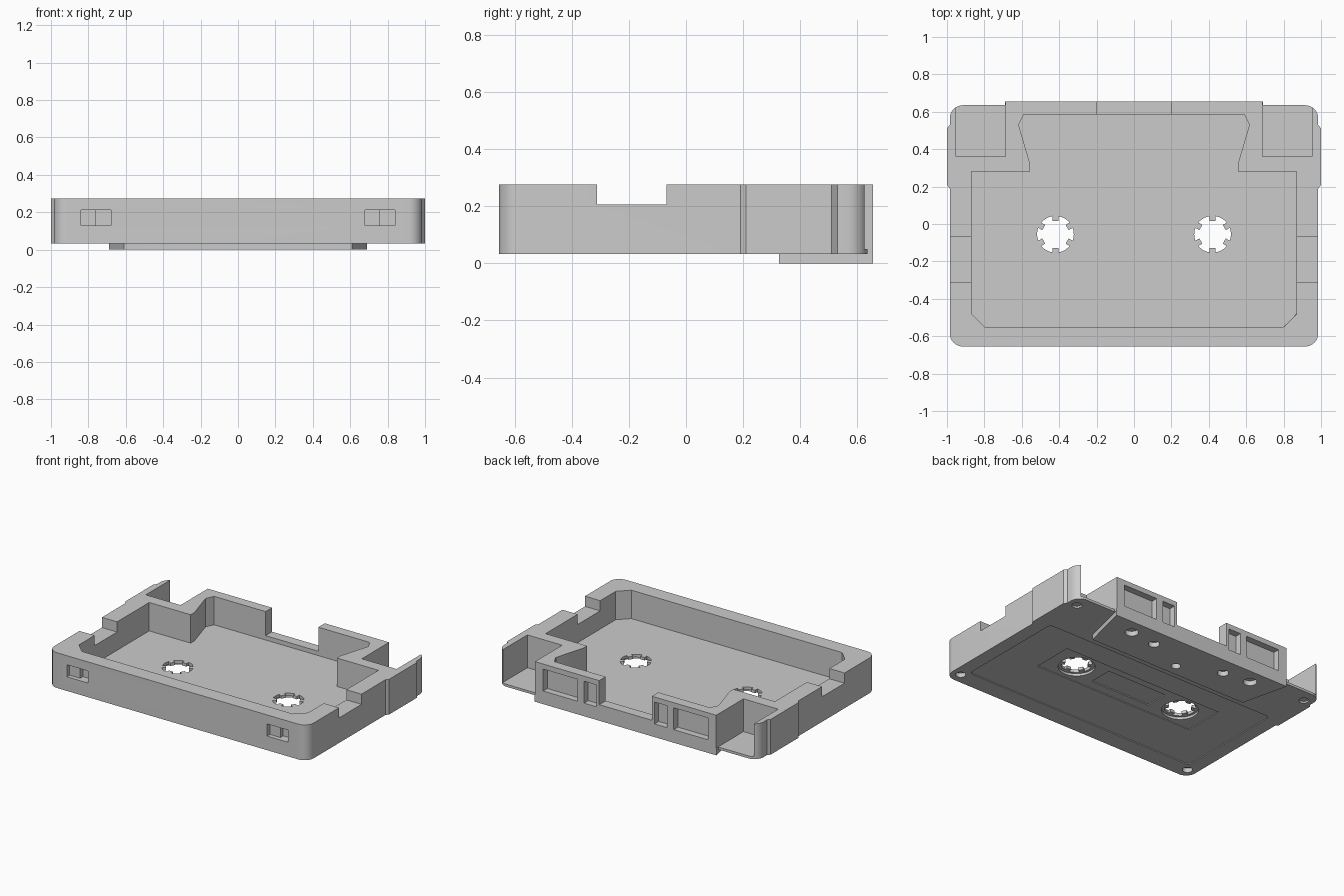
import bpy, bmesh, math
from math import cos, sin, pi

old = bpy.data.objects.get("Cube")
if old:
    bpy.data.objects.remove(old, do_unlink=True)

grey = bpy.data.materials.new("shell_grey")
grey.use_nodes = True
grey.diffuse_color = (0.6, 0.6, 0.6, 1)
grey.node_tree.nodes["Principled BSDF"].inputs["Base Color"].default_value = (0.6, 0.6, 0.6, 1)

BOTTOM, TOP, FLOOR, BACK = 0.033, 0.275, 0.08, 0.655


def prism(name, pts, z0, z1):
    """Extrude a flat outline from z0 to z1."""
    bm = bmesh.new()
    face = bm.faces.new([bm.verts.new((x, y, z0)) for x, y in pts])
    ext = bmesh.ops.extrude_face_region(bm, geom=[face])
    verts = [v for v in ext["geom"] if isinstance(v, bmesh.types.BMVert)]
    bmesh.ops.translate(bm, verts=verts, vec=(0, 0, z1 - z0))
    bmesh.ops.recalc_face_normals(bm, faces=bm.faces)
    mesh = bpy.data.meshes.new(name)
    bm.to_mesh(mesh)
    bm.free()
    mesh.materials.append(grey)
    ob = bpy.data.objects.new(name, mesh)
    bpy.context.collection.objects.link(ob)
    return ob


def cut(target, pts, z0, z1):
    """Subtract an extruded outline and throw the cutter away."""
    cutter = prism("cutter", pts, z0, z1)
    cutter.hide_render = True
    mod = target.modifiers.new("cut", "BOOLEAN")
    mod.operation, mod.solver, mod.object = "DIFFERENCE", "EXACT", cutter
    bpy.context.view_layer.update()
    graph = bpy.context.evaluated_depsgraph_get()
    mesh = bpy.data.meshes.new_from_object(target.evaluated_get(graph))
    target.modifiers.clear()
    target.data = mesh
    bpy.data.objects.remove(cutter, do_unlink=True)


def rect(x0, x1, y0, y1):
    return [(x0, y0), (x1, y0), (x1, y1), (x0, y1)]


def arc(cx, cy, r, a0, a1, n):
    return [(cx + r * cos(a0 + (a1 - a0) * i / n),
             cy + r * sin(a0 + (a1 - a0) * i / n)) for i in range(n + 1)]


def circle(cx, cy, r, n=32):
    return arc(cx, cy, r, 0, 2 * pi, n)[:-1]


def mirrored(half):
    """Close a right-hand outline with its mirror image."""
    return half + [(-x, y) for x, y in reversed(half)]


def toothed(cx, cy, r, tip, half_width):
    """Round hole with six teeth pointing inward."""
    pts = []
    d = math.asin(half_width / r)
    e = math.asin(half_width / tip)
    for k in range(6):
        a = pi / 6 + k * pi / 3
        pts += [(cx + tip * cos(a - e), cy + tip * sin(a - e)),
                (cx + tip * cos(a + e), cy + tip * sin(a + e))]
        pts += arc(cx, cy, r, a + d, a + pi / 3 - d, 8)
    return pts


# Shell with rounded corners, side grips and a projecting back edge
R = 0.07
half = arc(0.985 - R, -BACK + R, R, -pi / 2, 0, 8)
half += [(0.985, 0.19), (1.0, 0.21), (1.0, 0.51), (0.985, 0.53)]
half += arc(0.985 - R, 0.635 - R, R, 0, pi / 2, 8)
half += [(0.69, 0.635), (0.69, BACK)]
shell = prism("cassette_shell", mirrored(half), BOTTOM, TOP)

# Main cavity
cavity = [(0.8, -0.55), (0.87, -0.48), (0.87, 0.28), (0.555, 0.28),
          (0.555, 0.32), (0.617, 0.53), (0.59, 0.585)]
cut(shell, mirrored(cavity), FLOOR, 0.4)

# Notch in the back wall
cut(shell, rect(-0.2, 0.2, 0.57, 0.8), 0.11, 0.4)

for s in (-1, 1):
    def side(x0, x1, y0, y1):
        return rect(*sorted((s * x0, s * x1)), y0, y1)
    # Open corner pocket and side wall notch
    cut(shell, side(0.688, 0.952, 0.36, 0.8), 0.05, 0.4)
    cut(shell, side(0.84, 1.1, -0.312, -0.068), 0.205, 0.4)
    # Recesses in the back face
    cut(shell, side(0.365, 0.625, 0.61, 0.8), 0.09, 0.24)
    cut(shell, side(0.22, 0.315, 0.61, 0.8), 0.09, 0.24)
    # Two-step tab recess in the front face
    x = s * 0.76
    cut(shell, rect(x - 0.08, x, -0.8, -BACK + 0.03), 0.13, 0.213)
    cut(shell, rect(x, x + 0.08, -0.8, -BACK + 0.06), 0.13, 0.213)

# Stepped label panels sunk into the underside
label = arc(0.86, -0.50, 0.03, -pi / 2, 0, 4) + arc(0.86, 0.22, 0.03, 0, pi / 2, 4)
cut(shell, mirrored(label), -0.1, BOTTOM + 0.006)
cut(shell, rect(-0.615, 0.615, -0.2, 0.085), -0.1, BOTTOM + 0.011)
cut(shell, rect(-0.23, 0.23, -0.135, 0.03), -0.1, BOTTOM + 0.018)

for s in (-1, 1):
    # Reel holes with a counterbore below
    cut(shell, circle(s * 0.42, -0.055, 0.115), -0.1, 0.06)
    cut(shell, toothed(s * 0.42, -0.055, 0.098, 0.074, 0.016), -0.2, 0.4)
    # Screw recesses
    cut(shell, circle(s * 0.92, 0.545, 0.032, 24), -0.1, BOTTOM + 0.012)
    cut(shell, circle(s * 0.92, -0.58, 0.032, 24), -0.1, BOTTOM + 0.03)

# Raised tapered plate under the tape opening, with locating holes
plate = prism("underside_plate", mirrored([(0.61, 0.325), (0.69, BACK)]), 0, BOTTOM)
for x, r in ((0.48, 0.043), (0.28, 0.036)):
    for s in (-1, 1):
        cut(plate, circle(s * x, 0.55 if x > 0.4 else 0.527, r), -0.1, 0.1)
cut(plate, circle(0, 0.405, 0.03), -0.1, 0.1)

# Smooth the rounded walls, keep corners crisp
bpy.ops.object.select_all(action="DESELECT")
for ob in (shell, plate):
    ob.select_set(True)
    bpy.context.view_layer.objects.active = ob
bpy.ops.object.shade_smooth_by_angle(angle=math.radians(25))
